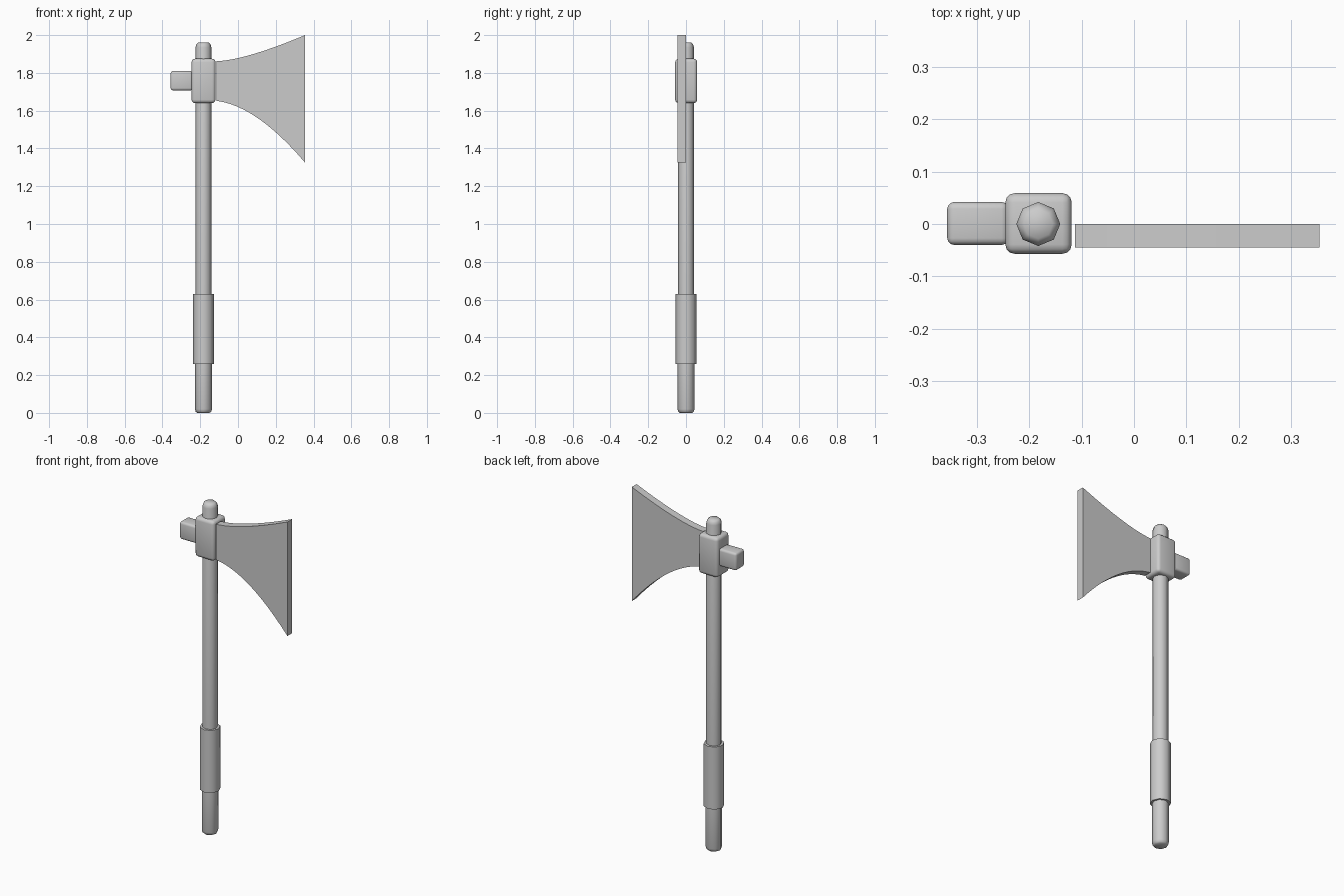
import bpy
import bmesh
import math

cube = bpy.data.objects.get("Cube")
if cube:
    bpy.data.objects.remove(cube, do_unlink=True)

AXIS_X = -0.183   # centre line of the haft
SIDES = 8

grey = bpy.data.materials.new("plain grey")
grey.use_nodes = True
COLOUR = (0.6, 0.6, 0.6, 1)
grey.diffuse_color = COLOUR
grey.node_tree.nodes["Principled BSDF"].inputs["Base Color"].default_value = COLOUR


def finish(bm, name, angle=None):
    """Turn a bmesh into a named object, smooth below the given angle."""
    bmesh.ops.recalc_face_normals(bm, faces=bm.faces)
    mesh = bpy.data.meshes.new(name)
    bm.to_mesh(mesh)
    bm.free()
    mesh.materials.append(grey)
    obj = bpy.data.objects.new(name, mesh)
    bpy.context.collection.objects.link(obj)
    if angle:
        bpy.ops.object.select_all(action="DESELECT")
        obj.select_set(True)
        bpy.context.view_layer.objects.active = obj
        bpy.ops.object.shade_smooth_by_angle(angle=math.radians(angle))
    return obj


def lathe(name, profile, angle):
    """Stack octagonal rings of (radius, height) and cap both ends."""
    bm = bmesh.new()
    rings = []
    for r, z in profile:
        turns = [math.tau * i / SIDES for i in range(SIDES)]
        rings.append([bm.verts.new((AXIS_X + r * math.cos(a), r * math.sin(a), z))
                      for a in turns])
    for low, high in zip(rings, rings[1:]):
        for i in range(SIDES):
            j = (i + 1) % SIDES
            bm.faces.new((low[i], low[j], high[j], high[i]))
    bm.faces.new(rings[0])
    bm.faces.new(rings[-1])
    return finish(bm, name, angle)


def rounded_box(name, low, high, bevel):
    """Box between two corners with softened edges."""
    bm = bmesh.new()
    bmesh.ops.create_cube(bm, size=1)
    for v in bm.verts:
        v.co = [(a + b) / 2 + c * (b - a) for a, b, c in zip(low, high, v.co)]
    bmesh.ops.bevel(bm, geom=bm.edges[:], offset=bevel, segments=3,
                    profile=0.5, affect="EDGES")
    return finish(bm, name, 60)


def bezier(a, b, c, steps=12):
    """Points along a quadratic curve."""
    return [tuple((1 - t) ** 2 * p + 2 * t * (1 - t) * q + t * t * r
                  for p, q, r in zip(a, b, c))
            for t in (i / steps for i in range(steps + 1))]


# Haft with rounded ends, slightly thicker at the foot
lathe("haft", [(0.032, 0), (0.041, 0.006), (0.045, 0.02), (0.045, 0.26),
               (0.042, 0.63), (0.042, 1.935), (0.038, 1.95), (0.028, 1.96)], 60)

# Sleeve around the lower haft
lathe("grip", [(0.056, 0.26), (0.056, 0.63)], 60)

# Socket block and the hammer stub behind it
rounded_box("socket", (-0.246, -0.057, 1.64), (-0.119, 0.059, 1.875), 0.018)
rounded_box("hammer_stub", (-0.357, -0.04, 1.707), (-0.24, 0.042, 1.81), 0.013)

# Flaring blade: curved outline extruded through its thickness
top = bezier((-0.113, 1.862), (0.04, 1.868), (0.355, 2.0))
bottom = bezier((-0.113, 1.652), (0.1, 1.625), (0.355, 1.325))
bm = bmesh.new()
front = bm.faces.new([bm.verts.new((x, -0.045, z)) for x, z in top + bottom[::-1]])
back = bmesh.ops.extrude_face_region(bm, geom=[front], use_keep_orig=True)
for v in back["geom"]:
    if isinstance(v, bmesh.types.BMVert):
        v.co.y = 0
finish(bm, "blade", 30)
